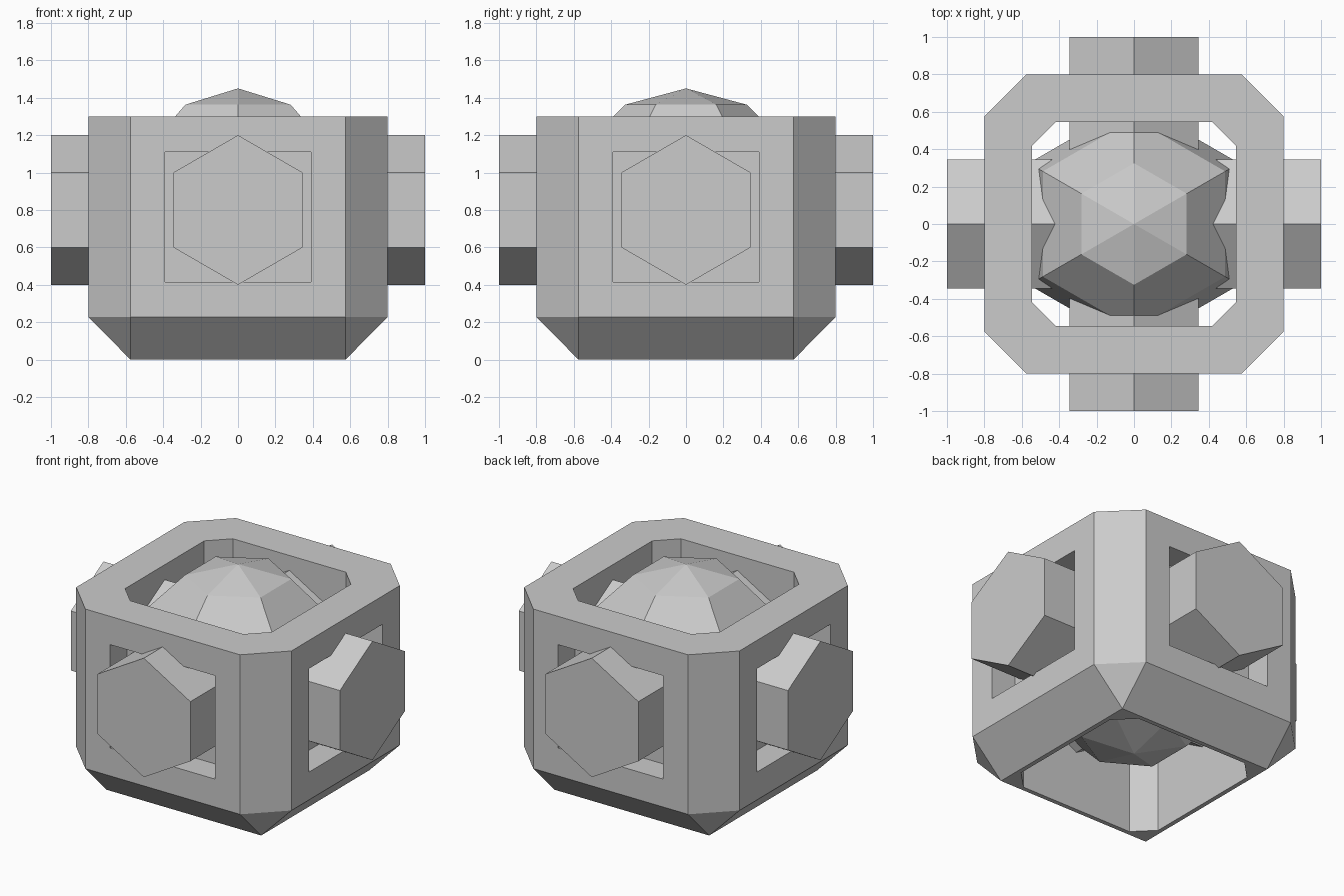
import bpy, bmesh
from math import pi

if "Cube" in bpy.data.objects:
    bpy.data.objects.remove(bpy.data.objects["Cube"])

OUT, OUT_C = 0.8, 0.575      # outer half width, start of the corner cut
INN, INN_C = 0.545, 0.42     # inner opening
TOP, CHAMFER_Z = 1.3, 0.228
MID = 0.8                    # height of core and bolts
RECESS = 0.18                # depth of the side windows


def octagon(a, b, z):
    return [(sx * p, sy * q, z) for sx in (-1, 1) for sy in (-1, 1) for p, q in ((a, b), (b, a))]


def hull(name, points):
    bm = bmesh.new()
    for p in points:
        bm.verts.new(p)
    bmesh.ops.convex_hull(bm, input=bm.verts)
    bmesh.ops.dissolve_limit(bm, angle_limit=0.01, verts=bm.verts, edges=bm.edges)
    bmesh.ops.recalc_face_normals(bm, faces=bm.faces)
    mesh = bpy.data.meshes.new(name)
    bm.to_mesh(mesh)
    bm.free()
    ob = bpy.data.objects.new(name, mesh)
    bpy.context.collection.objects.link(ob)
    return ob


def box_cutter(center, size):
    return hull("cutter", [tuple(c + s * d / 2 for c, s, d in zip(center, (i, j, k), size))
                           for i in (-1, 1) for j in (-1, 1) for k in (-1, 1)])


def cut(target, cutter):
    mod = target.modifiers.new("cut", 'BOOLEAN')
    mod.operation, mod.solver, mod.object = 'DIFFERENCE', 'EXACT', cutter
    bpy.context.view_layer.objects.active = target
    bpy.ops.object.modifier_apply(modifier=mod.name)
    bpy.data.objects.remove(cutter)


# Housing: chamfered block with an open octagonal bore
foot = [(x, y, 0) for x in (-OUT_C, OUT_C) for y in (-OUT_C, OUT_C)]
housing = hull("housing", octagon(OUT, OUT_C, TOP) + octagon(OUT, OUT_C, CHAMFER_Z) + foot)
cut(housing, hull("cutter", octagon(INN, INN_C, -0.2) + octagon(INN, INN_C, TOP + 0.2)))

# Recessed windows on the four sides
for s in (-1, 1):
    cut(housing, box_cutter((s * OUT, 0, 0.7625), (2 * RECESS, 0.78, 0.695)))
    cut(housing, box_cutter((0, s * OUT, 0.7625), (0.78, 2 * RECESS, 0.695)))

# Faceted core, with vertices on the y axis
bpy.ops.mesh.primitive_uv_sphere_add(segments=6, ring_count=6, radius=0.65, location=(0, 0, MID))
core = bpy.context.object
core.name = "core"
if not any(abs(v.co.x) < 1e-4 and abs(v.co.y) > 0.6 for v in core.data.vertices):
    core.rotation_euler.z = pi / 6

# Hexagonal bars passing through the core, points up
for name, turn in (("side_bar", 0), ("front_bar", pi / 2)):
    pts = [(x, y, MID + z) for x in (-1, 1)
           for y, z in ((0, .4), (.346, .2), (.346, -.2), (0, -.4), (-.346, -.2), (-.346, .2))]
    hull(name, pts).rotation_euler.z = turn
